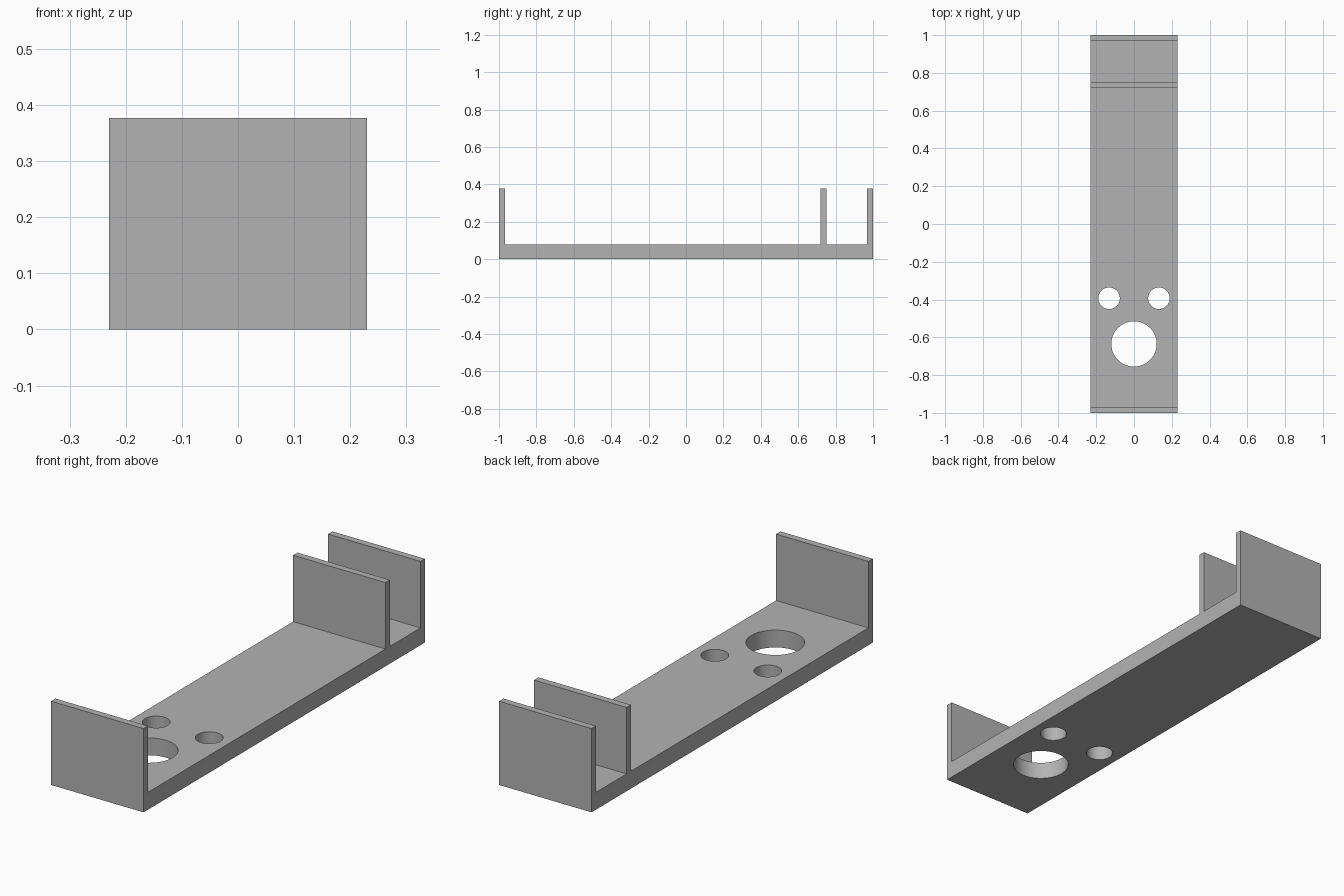
import bpy
import bmesh
import math

cube = bpy.data.objects.get("Cube")
if cube:
    bpy.data.objects.remove(cube, do_unlink=True)

HALF_WIDTH = 0.23
BASE = 0.078
TOP = 0.377
WALL = 0.031
DIVIDER = 0.72  # front face of the inner wall

grey = bpy.data.materials.new("plain grey")
grey.use_nodes = True
colour = (0.45, 0.45, 0.45, 1)
grey.diffuse_color = colour
grey.node_tree.nodes["Principled BSDF"].inputs["Base Color"].default_value = colour

# Side outline: floor with an upright at each end and a divider near the back
outline = [(-1, 0), (1, 0)]
for y0, y1 in ((1 - WALL, 1), (DIVIDER, DIVIDER + WALL), (-1, WALL - 1)):
    right = TOP if y1 == 1 else BASE
    if y1 != 1:
        outline.append((y1, BASE))
    outline += [(y1, TOP), (y0, TOP)]
    if y0 != -1:
        outline.append((y0, BASE))

# Extrude the outline across the width
bm = bmesh.new()
side = bm.faces.new([bm.verts.new((-HALF_WIDTH, y, z)) for y, z in outline])
extruded = bmesh.ops.extrude_face_region(bm, geom=[side])["geom"]
verts = [v for v in extruded if isinstance(v, bmesh.types.BMVert)]
bmesh.ops.translate(bm, verts=verts, vec=(2 * HALF_WIDTH, 0, 0))
bmesh.ops.recalc_face_normals(bm, faces=bm.faces)
mesh = bpy.data.meshes.new("bracket")
bm.to_mesh(mesh)
bm.free()
mesh.materials.append(grey)
bracket = bpy.data.objects.new("bracket", mesh)
bpy.context.collection.objects.link(bracket)


def drill(x, y, radius):
    """Cut a round hole straight through the floor."""
    bpy.ops.mesh.primitive_cylinder_add(
        vertices=64, radius=radius, depth=4 * BASE, location=(x, y, BASE / 2))
    cutter = bpy.context.object
    cutter.name = "hole_cutter"
    cutter.hide_render = True
    cutter.data.materials.append(grey)
    cut = bracket.modifiers.new("hole", "BOOLEAN")
    cut.operation = "DIFFERENCE"
    cut.solver = "EXACT"
    cut.object = cutter
    bpy.context.view_layer.objects.active = bracket
    bpy.ops.object.modifier_apply(modifier=cut.name)
    bpy.data.objects.remove(cutter, do_unlink=True)


# One large hole and a pair of small ones
drill(0, -0.635, 0.12)
for sign in (-1, 1):
    drill(sign * 0.132, -0.393, 0.057)

bpy.ops.object.select_all(action="DESELECT")
bracket.select_set(True)
bpy.context.view_layer.objects.active = bracket
bpy.ops.object.shade_smooth_by_angle(angle=math.radians(30))
